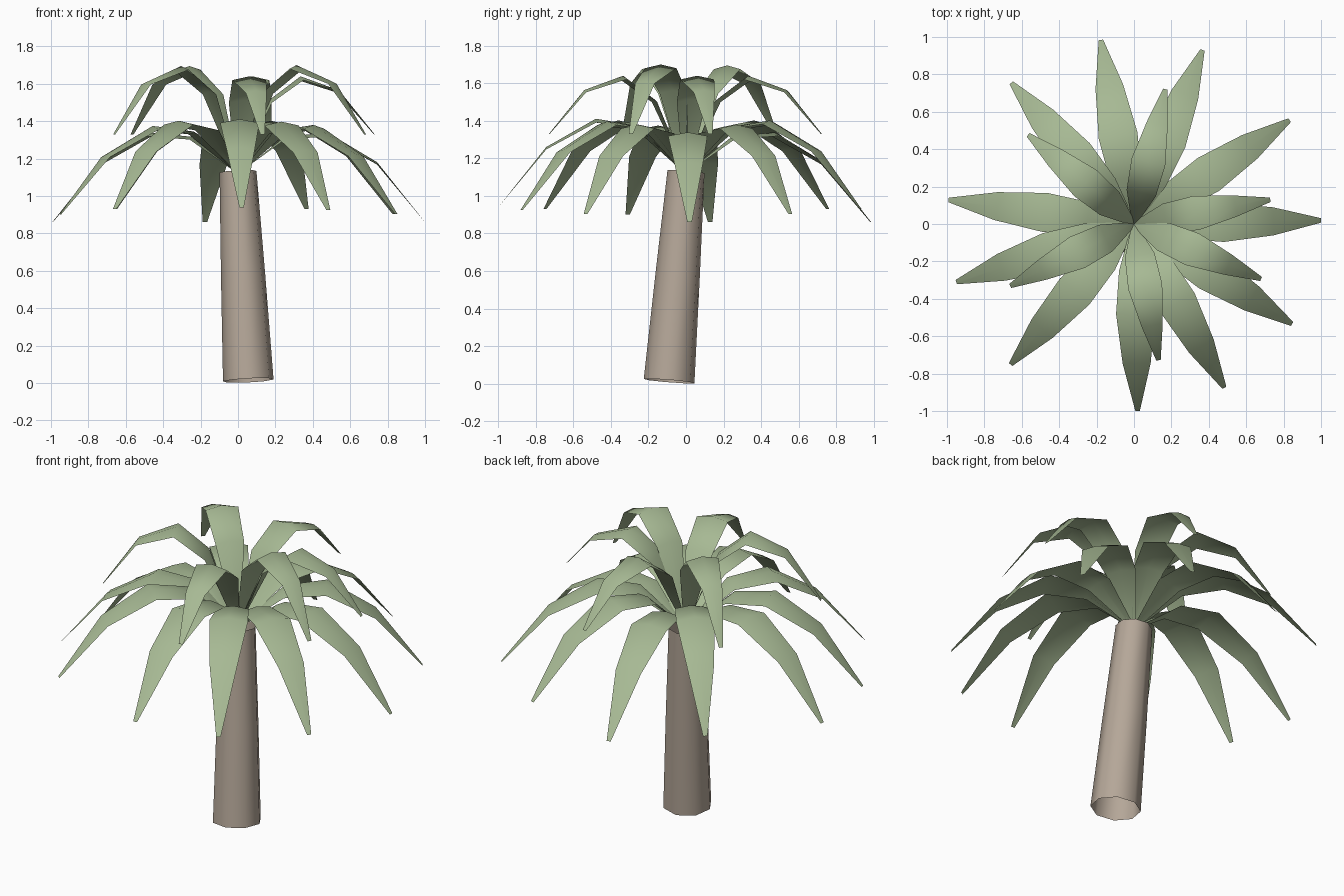
import bpy
import bmesh
from math import radians, cos, sin, tau
from mathutils import Matrix, Vector

cube = bpy.data.objects.get("Cube")
if cube:
    bpy.data.objects.remove(cube, do_unlink=True)


def make_material(name, rgb):
    mat = bpy.data.materials.new(name)
    mat.use_nodes = True
    color = (*rgb, 1.0)
    mat.diffuse_color = color
    mat.node_tree.nodes["Principled BSDF"].inputs["Base Color"].default_value = color
    return mat


def loft(name, rows, mat, closed=False):
    """Skin quads between rows of points and shade them smooth."""
    bm = bmesh.new()
    grid = [[bm.verts.new(p) for p in row] for row in rows]
    count = len(rows[0])
    for low, high in zip(grid, grid[1:]):
        for i in range(count if closed else count - 1):
            j = (i + 1) % count
            face = bm.faces.new((low[i], low[j], high[j], high[i]))
            face.smooth = True
    mesh = bpy.data.meshes.new(name)
    bm.to_mesh(mesh)
    bm.free()
    mesh.materials.append(mat)
    obj = bpy.data.objects.new(name, mesh)
    bpy.context.collection.objects.link(obj)
    return obj


bark = make_material("pale bark", (0.46, 0.385, 0.315))
green = make_material("dusty green", (0.385, 0.485, 0.295))

# Leaning, tapered trunk with open ends
SIDES = 8
foot, top = Vector((0.055, -0.09, 0.014)), Vector((0, 0, 1.13))
lean = (top - foot).to_track_quat('Z', 'Y')
rings = []
for t, radius in ((0, 0.137), (0.5, 0.12), (1, 0.1)):
    center = foot.lerp(top, t)
    rings.append([center + lean @ Vector((radius * cos(tau * (i + 0.5) / SIDES),
                                          radius * sin(tau * (i + 0.5) / SIDES), 0))
                  for i in range(SIDES)])
loft("trunk", rings, bark, closed=True)

# Frond stations: distance out, height, half width, height of the centre fold
LOWER = ((0, 1.12, 0.012, 0), (0.25, 1.345, 0.085, 0.015), (0.48, 1.375, 0.105, 0.02),
         (0.745, 1.22, 0.075, 0.012), (1.0, 0.9, 0.012, 0))
UPPER = ((0, 1.12, 0.012, 0), (0.17, 1.53, 0.08, 0.015), (0.34, 1.66, 0.092, 0.02),
         (0.55, 1.58, 0.057, 0.012), (0.74, 1.33, 0.012, 0))


def frond(name, stations, angle, lifts):
    turn = Matrix.Rotation(radians(angle), 3, 'Z')
    rows = []
    for (dist, height, half, fold), lift in zip(stations, lifts):
        z = height + lift
        rows.append([turn @ Vector(p) for p in
                     ((dist, -half, z - fold), (dist, 0, z), (dist, half, z - fold))])
    loft(name, rows, green)


# Wide lower crown, each frond pitched a little differently
lower_fronds = ((100.2, -0.04), (68.5, 0.03), (33.7, 0.005), (1.1, -0.04),
                (-32.3, 0.005), (-61.1, 0.025), (-88.9, 0.04), (-131.3, 0.03),
                (-161.9, 0), (172.6, -0.04), (131, 0.03))
for n, (angle, pitch) in enumerate(lower_fronds, 1):
    frond(f"lower_frond_{n}", LOWER, angle, [pitch * k for k in (0, 0.7, 0.9, 1, 1)])

# Steeper upper crown
upper_fronds = ((76.9, -0.02), (10.1, -0.02), (-23.4, 0.04),
                (-79.8, -0.02), (-153.4, 0.035), (139.9, 0.035))
for n, (angle, rise) in enumerate(upper_fronds, 1):
    frond(f"upper_frond_{n}", UPPER, angle, [rise * k for k in (0, 0.8, 1, 0.8, 0)])
